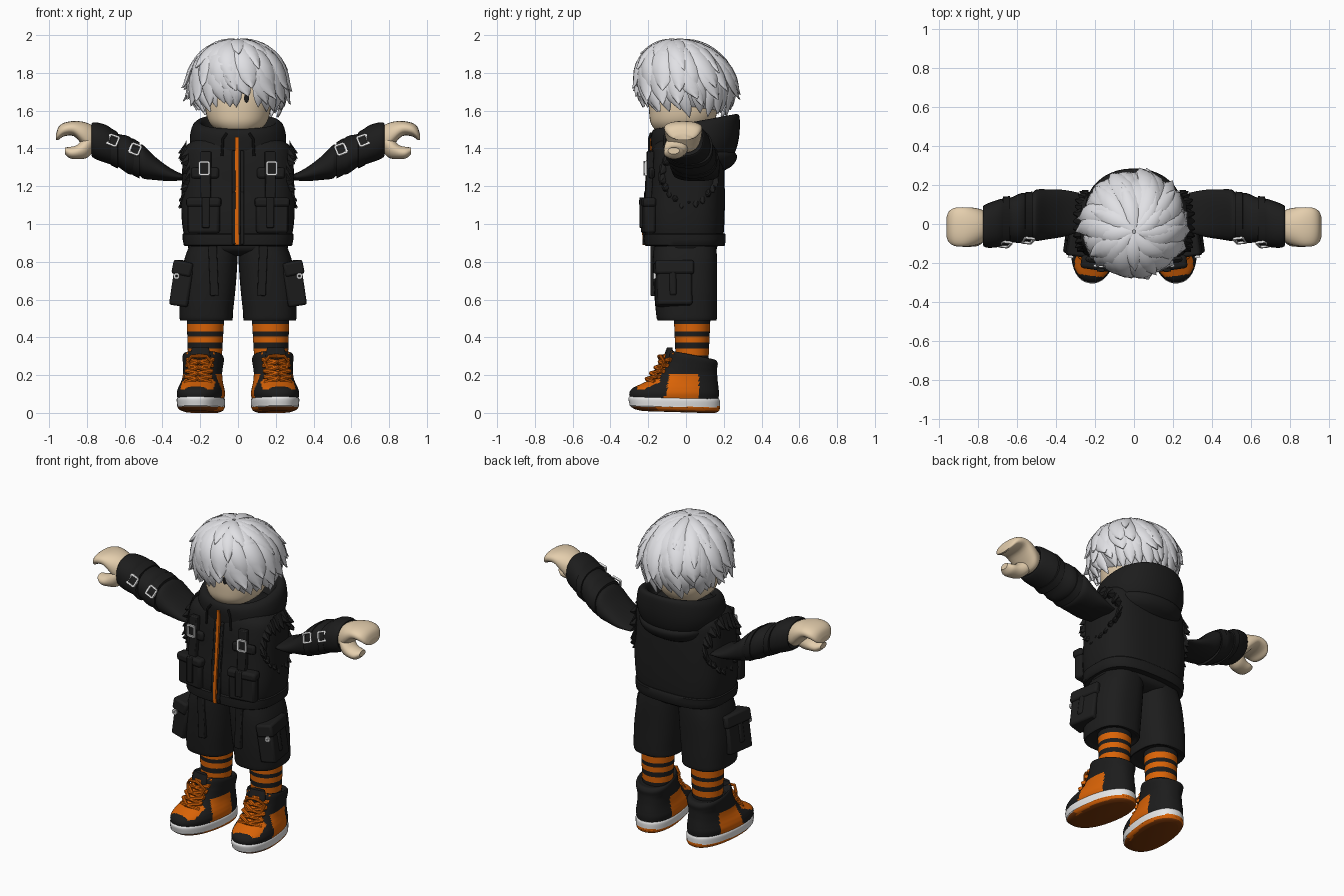
import bpy, bmesh, math, random
from mathutils import Vector, Matrix

random.seed(4)
if "Cube" in bpy.data.objects:
    bpy.data.objects.remove(bpy.data.objects["Cube"])


def material(name, *rgb):
    m = bpy.data.materials.new(name)
    m.use_nodes = True
    m.diffuse_color = (*rgb, 1)
    m.node_tree.nodes["Principled BSDF"].inputs["Base Color"].default_value = (*rgb, 1)
    return m


BLACK = material("black cloth", .012, .012, .012)
ORANGE = material("orange", .7, .125, .002)
BROWN = material("dark outsole", .2, .04, .003)
SKIN = material("cream skin", .78, .62, .42)
HAIR = material("silver hair", .75, .75, .78)
WHITE = material("white", .82, .82, .82)


def finish(name, bm, *mats, rule=None, angle=40, mirror=False, bevel=0, move=None):
    bmesh.ops.recalc_face_normals(bm, faces=bm.faces)
    for f in bm.faces:
        f.smooth = True
        if rule:
            f.material_index = int(rule(f.calc_center_median()))
    me = bpy.data.meshes.new(name)
    bm.to_mesh(me)
    bm.free()
    for m in mats:
        me.materials.append(m)
    if move:
        me.transform(move)
    me.set_sharp_from_angle(angle=math.radians(angle))
    ob = bpy.data.objects.new(name, me)
    bpy.context.collection.objects.link(ob)
    if bevel:
        b = ob.modifiers.new("bevel", 'BEVEL')
        b.width, b.segments = bevel, 2
    if mirror:
        ob.modifiers.new("mirror", 'MIRROR')
    return ob


def ring(c, u, v, n=32, p=2):
    pts = []
    for i in range(n):
        a = math.tau * i / n
        cu, sv = math.cos(a), math.sin(a)
        pts.append(Vector(c) + Vector(u) * math.copysign(abs(cu) ** (2 / p), cu)
                   + Vector(v) * math.copysign(abs(sv) ** (2 / p), sv))
    return pts


def skin(bm, rings):
    rows = [[bm.verts.new(p) for p in r] for r in rings]
    n = len(rows[0])
    for a, b in zip(rows, rows[1:]):
        for i in range(n):
            bm.faces.new((a[i], a[(i + 1) % n], b[(i + 1) % n], b[i]))
    bm.faces.new(rows[0])
    bm.faces.new(rows[-1])


def dense(specs, k=4):
    """Smoothly interpolate between rows of numbers."""
    s = [specs[0], *specs, specs[-1]]
    out = []
    for i in range(1, len(s) - 2):
        for j in range(k):
            t = j / k
            out.append([.5 * (2 * b + (c - a) * t + (2 * a - 5 * b + 4 * c - d) * t * t
                              + (3 * b - a - 3 * c + d) * t ** 3)
                        for a, b, c, d in zip(*s[i - 1:i + 3])])
    return out + [list(specs[-1])]


def upright(name, specs, *mats, p=2.0, n=40, k=4, **kw):
    """Rows: x, z, front y, back y, half width, tilt."""
    bm = bmesh.new()
    skin(bm, [ring((x, (f + b) / 2, z), (w, 0, 0), (0, (b - f) / 2, s * (b - f) / 2), n, p)
              for x, z, f, b, w, s in dense(specs, k)])
    return finish(name, bm, *mats, **kw)


def sideways(name, specs, *mats, p=2.0, k=4, **kw):
    """Rows: x, y, z, half depth, half height."""
    bm = bmesh.new()
    skin(bm, [ring((x, y, z), (0, d, 0), (0, 0, h), 28, p) for x, y, z, d, h in dense(specs, k)])
    return finish(name, bm, *mats, mirror=True, **kw)


def tube(bm, pts, r, n=8):
    pts = [Vector(p) for p in pts]
    rows = []
    for i, p in enumerate(pts):
        d = (pts[min(i + 1, len(pts) - 1)] - pts[max(i - 1, 0)]).normalized()
        u = d.cross((0, 1, .01)).normalized()
        rows.append(ring(p, u * r, d.cross(u) * r, n))
    skin(bm, rows)


def block(bm, loc, size, turn=0, lean=0, pitch=0):
    m = (Matrix.Translation(loc) @ Matrix.Rotation(turn, 4, 'Z') @ Matrix.Rotation(lean, 4, 'Y')
         @ Matrix.Rotation(pitch, 4, 'X') @ Matrix.Diagonal((*size, 1)))
    bmesh.ops.create_cube(bm, size=1, matrix=m)


def blocks(name, mat, items, bevel=.012):
    bm = bmesh.new()
    for it in items:
        block(bm, *it)
    return finish(name, bm, mat, mirror=True, bevel=bevel)


# Head, neck, eye
upright("head", [(0, 1.475, -.1, .06, .06, 0), (0, 1.488, -.15, .1, .1, 0), (0, 1.53, -.185, .14, .148, 0),
                 (0, 1.59, -.195, .165, .17, 0), (0, 1.68, -.195, .17, .175, 0), (0, 1.8, -.17, .17, .17, 0),
                 (0, 1.9, -.1, .1, .1, 0)], SKIN, p=2.2)
upright("neck", [(0, 1.38, -.09, .09, .09, 0), (0, 1.52, -.09, .09, .09, 0)], SKIN)
bm = bmesh.new()
skin(bm, [ring((.045, y, 1.665), (.013, 0, 0), (0, 0, .024), 16) for y in (-.199, -.191)])
finish("eye", bm, BLACK)

# Hair: a cap covered by layers of tapered locks
bm = bmesh.new()
bmesh.ops.create_uvsphere(bm, u_segments=32, v_segments=16, radius=1,
                          matrix=Matrix.Translation((0, .035, 1.755)) @ Matrix.Diagonal((.23, .21, .2, 1)))
finish("hair_cap", bm, HAIR)


def scalp(t, phi, lift=0.0):
    if t < 1:
        r, h = math.sin(t * math.pi / 2), .212 * math.cos(t * math.pi / 2)
    else:
        r, h = 1 - .26 * (t - 1) ** 2, -.19 * (t - 1)
    out = Vector((math.sin(phi), -math.cos(phi), 0))
    shift = -.04 * max(h, 0) / .212
    return Vector((out.x * r * .24, out.y * r * .243 + shift, 1.755 + h)) + lift * (
        out * max(r, .3) + Vector((0, 0, max(h, 0) * 3)))


def lock(bm, t0, t1, phi, width, swirl, flare):
    rows, steps = [], 8
    for i in range(steps + 1):
        s = i / steps
        t, a = t0 + (t1 - t0) * s, phi - swirl * (1 - s)
        p = scalp(t, a, .003 + flare * s ** 4 + .01 * math.sin(math.pi * s))
        d = scalp(t + .02, a) - scalp(t - .02, a)
        side = Vector((math.cos(a), math.sin(a), 0))
        w = width * max(.03, (.5 + 1.2 * s) * (1 - s ** 2.2))
        rows.append(ring(p, side * w, side.cross(d).normalized() * (.006 + .2 * w), 8))
    skin(bm, rows)


bm = bmesh.new()
layers = [(26, .75, 1.92, .048, .035), (22, .5, 1.62, .054, .055), (18, .25, 1.28, .056, .045),
          (13, .1, .95, .052, .03), (9, .02, .6, .044, .025)]
for count, t0, t1, width, flare in layers:
    for i in range(count):
        phi = math.tau * (i + random.uniform(-.3, .3)) / count
        ang = (phi + math.pi) % math.tau - math.pi
        end = t1 + random.uniform(-.15, .1)
        if abs(ang) < 1.6:
            end = min(end, 1.84)
        if abs(ang) < .6:
            end = min(end, 1.71)
            if .05 < ang < .32:
                end = min(end, 1.42)
        lock(bm, t0, end, phi, width * random.uniform(.85, 1.2), random.uniform(.0, .5),
             flare * random.uniform(.2, 1.3))
finish("hair_locks", bm, HAIR, angle=60)

# Jacket body, hem, hood and zip
upright("jacket_body", [(0, .9, -.2, .19, .272, 0), (0, .96, -.215, .2, .29, 0), (0, 1.06, -.215, .205, .3, 0),
                        (0, 1.2, -.2, .205, .298, 0), (0, 1.33, -.19, .2, .292, 0), (0, 1.42, -.17, .19, .268, 0),
                        (0, 1.48, -.12, .14, .15, 0)], BLACK, p=2.9)
upright("jacket_hem", [(0, .885, -.205, .2, .275, 0), (0, .89, -.22, .207, .288, 0), (0, .945, -.222, .21, .294, 0),
                       (0, .95, -.205, .2, .28, 0)], BLACK, p=2.9, k=2)
upright("hood_collar", [(0, 1.3, -.12, .2, .18, 0), (0, 1.37, -.175, .255, .235, 0),
                        (0, 1.44, -.185, .28, .255, .06), (0, 1.51, -.185, .285, .245, .15),
                        (0, 1.54, -.17, .275, .22, .18), (0, 1.535, -.145, .24, .195, .18),
                        (0, 1.48, -.13, .2, .17, .12), (0, 1.44, -.1, .15, .12, 0)], BLACK, p=2.2)
upright("hood_fold", [(0, 1.3, -.05, .2, .17, -.15), (0, 1.34, -.1, .25, .215, -.15),
                      (0, 1.385, -.1, .27, .225, -.12), (0, 1.41, -.05, .23, .19, -.1)], BLACK, p=2.2)
bm = bmesh.new()
skin(bm, [ring((-.005, y, z), (.011, 0, 0), (0, .012, 0), 8, 5) for y, z in
          ((-.217, .888), (-.22, .95), (-.214, 1.06), (-.201, 1.2), (-.191, 1.33), (-.186, 1.41), (-.185, 1.46))])
finish("zip", bm, ORANGE)
blocks("zip_placket", BLACK, [((.022, -.213, 1.03), (.018, .025, .28), 0, 0, -.03),
                              ((.022, -.195, 1.27), (.018, .025, .24), 0, 0, -.08)], .005)
bm = bmesh.new()
tube(bm, [(.06, -.185, 1.48), (.08, -.195, 1.45), (.085, -.195, 1.36)], .007)
finish("hood_cords", bm, BLACK, mirror=True)

# Chest pockets and webbing
blocks("jacket_pockets", BLACK, [((.18, -.2, 1.03), (.17, .06, .16), .14),
                                 ((.18, -.203, 1.115), (.185, .07, .05), .14),
                                 ((.175, -.188, 1.27), (.15, .03, .06), .12)], .018)
blocks("jacket_straps", BLACK, [((.17, -.195, 1.25), (.055, .035, .27), .1, 0, -.05),
                                ((.17, -.236, 1.06), (.04, .02, .16), .1),
                                ((.13, -.175, .76), (.045, .025, .28), 0, .04)], .005)


def buckle(bm, loc, w, h, turn=0, pitch=0, lean=0):
    rot = Matrix.Rotation(turn, 3, 'Z') @ Matrix.Rotation(lean, 3, 'Y') @ Matrix.Rotation(pitch, 3, 'X')
    for s in (-1, 1):
        block(bm, Vector(loc) + rot @ Vector((s * w / 2, 0, 0)), (.01, .012, h), turn, lean, pitch)
        block(bm, Vector(loc) + rot @ Vector((0, 0, s * h / 2)), (w, .012, .01), turn, lean, pitch)


bm = bmesh.new()
buckle(bm, (.178, -.216, 1.295), .05, .065, .1)
for x, y, z in ((.545, -.085, 1.395), (.662, -.105, 1.442)):
    buckle(bm, (x, y, z), .05, .055, .12, -.45, -.35)
buckle(bm, (.325, -.168, .725), .02, .02, .15)
finish("buckles", bm, WHITE, mirror=True)

# Sleeves, straps, torn armholes
sideways("sleeves", [(.28, .06, 1.245, .1, .012), (.36, .055, 1.262, .12, .035), (.44, .05, 1.295, .128, .062),
                     (.5, .045, 1.328, .132, .088), (.525, .04, 1.34, .12, .082), (.58, .03, 1.365, .128, .1),
                     (.635, .02, 1.39, .115, .088), (.69, .005, 1.42, .122, .1), (.75, -.008, 1.44, .114, .098),
                     (.775, -.01, 1.447, .1, .085), (.755, -.01, 1.445, .08, .06)], BLACK, p=2.3)
for label, x, y, z in (("inner", .54, .038, 1.347), ("outer", .655, .015, 1.4)):
    sideways("sleeve_strap_" + label, [(x - .02, y, z - .01, .11, .08), (x - .018, y, z - .01, .128, .096),
                                       (x + .018, y, z + .01, .126, .098), (x + .02, y, z + .01, .11, .08)],
             BLACK, p=2.4, k=1)
bm = bmesh.new()
for i in range(24):
    a = math.tau * i / 24
    y, z = .015 + .125 * math.cos(a), 1.27 + .14 * math.sin(a)
    x = .285 * (1 - abs(y / .2) ** 2.9) ** (1 / 2.9) - .012
    base = Vector((x, y, z))
    tip = base + Vector((random.uniform(.03, .045), .03 * math.cos(a), random.uniform(-.06, -.01)))
    skin(bm, [ring(base, (0, .035, 0), (0, 0, .04), 6), ring(tip, (0, .004, 0), (0, 0, .004), 6)])
finish("torn_armholes", bm, BLACK, mirror=True, angle=20)

# Hands
sideways("fingers", [(.73, -.01, 1.445, .06, .05), (.78, -.012, 1.452, .085, .075), (.82, -.014, 1.478, .097, .063),
                     (.87, -.015, 1.505, .101, .04), (.92, -.015, 1.5, .098, .036), (.95, -.015, 1.48, .08, .034),
                     (.963, -.015, 1.46, .05, .016)], SKIN, p=2.3)
sideways("thumbs", [(.76, -.03, 1.44, .05, .05), (.8, -.05, 1.41, .062, .06), (.85, -.062, 1.382, .055, .038),
                    (.89, -.065, 1.378, .05, .03), (.917, -.065, 1.388, .03, .018)], SKIN)

# Shorts with cargo pockets
upright("shorts_legs", [(.165, .5, -.12, .13, .115, 0), (.168, .49, -.15, .16, .138, 0), (.168, .54, -.16, .165, .142, 0),
                        (.16, .66, -.17, .165, .147, 0), (.145, .8, -.175, .165, .142, 0),
                        (.13, .88, -.17, .16, .13, 0)], BLACK, p=2.6, mirror=True)
upright("shorts_hips", [(0, .83, -.1, .1, .15, 0), (0, .86, -.165, .16, .255, 0), (0, .92, -.175, .165, .262, 0)],
        BLACK, p=2.6)
blocks("cargo_pockets", BLACK, [((.29, -.065, .665), (.1, .185, .2), .15, -.15),
                                ((.282, -.065, .765), (.105, .205, .075), .15, -.2),
                                ((.332, -.07, .7), (.025, .04, .16), .15, -.15)], .022)

# Striped legs
upright("striped_socks", [(.175, .25, -.05, .115, .088, 0), (.175, .3, -.055, .12, .09, 0),
                          (.172, .52, -.065, .13, .1, 0)], BLACK, ORANGE, k=32, mirror=True,
        rule=lambda c: c.z < .49 and (c.z - .303) % .065 < .038)

# Shoes: sole, upper and laces, turned slightly outward
TURN = Matrix.Translation((.188, 0, 0)) @ Matrix.Rotation(.13, 4, 'Z')


def sole_layer(c):
    if c.z < .012 or (c.z < .032 and c.y < -.17):
        return 2
    return c.z < .032


upright("shoe_soles", [(0, .004, -.23, .15, .085, -.03), (0, .014, -.275, .173, .11, -.03),
                       (0, .03, -.298, .18, .12, -.03), (0, .035, -.3, .18, .121, -.03),
                       (0, .07, -.307, .18, .123, -.03), (0, .082, -.295, .175, .114, -.03)],
        WHITE, ORANGE, BROWN, p=2.3, rule=sole_layer, mirror=True, move=TURN)


def shoe_panel(c):
    quarter = abs(c.x) > .06 and -.1 - .25 * (.2 - c.z) < c.y < .055 and c.z < .205
    toe = .122 < c.z and -.268 < c.y < -.15 and abs(c.x) < .088
    tongue = c.z > .15 and c.y < -.08 and abs(c.x) < .055
    return quarter or toe or tongue


upright("shoe_uppers", [(0, .06, -.29, .17, .114, 0), (0, .1, -.302, .175, .123, 0), (0, .13, -.285, .173, .118, 0),
                        (0, .155, -.235, .17, .11, 0), (0, .18, -.185, .167, .104, 0),
                        (0, .215, -.15, .165, .101, 0), (0, .25, -.122, .165, .104, -.1),
                        (0, .29, -.105, .168, .108, -.2), (0, .305, -.09, .155, .1, -.2),
                        (0, .29, -.06, .13, .085, -.1)],
        BLACK, ORANGE, p=2.3, n=96, k=8, rule=shoe_panel, mirror=True, move=TURN)
upright("shoe_tongues", [(0, .24, -.13, -.07, .05, 0), (0, .3, -.115, -.07, .055, 0), (0, .345, -.1, -.075, .045, 0)],
        BLACK, p=3, mirror=True, move=TURN)
bm = bmesh.new()
for i in range(5):
    y, z = -.205 + .023 * i, .172 + .03 * i
    for s in (-1, 1):
        tube(bm, [(-.07 * s, y + .03, z - .012), (0, y - .004, z + .008), (.07 * s, y + .045, z + .02)], .0115)
for s in (-1, 1):
    tube(bm, [(0, -.125, .3), (.04 * s, -.14, .3), (.065 * s, -.125, .27), (.05 * s, -.14, .235)], .009)
finish("shoe_laces", bm, ORANGE, mirror=True, move=TURN)
